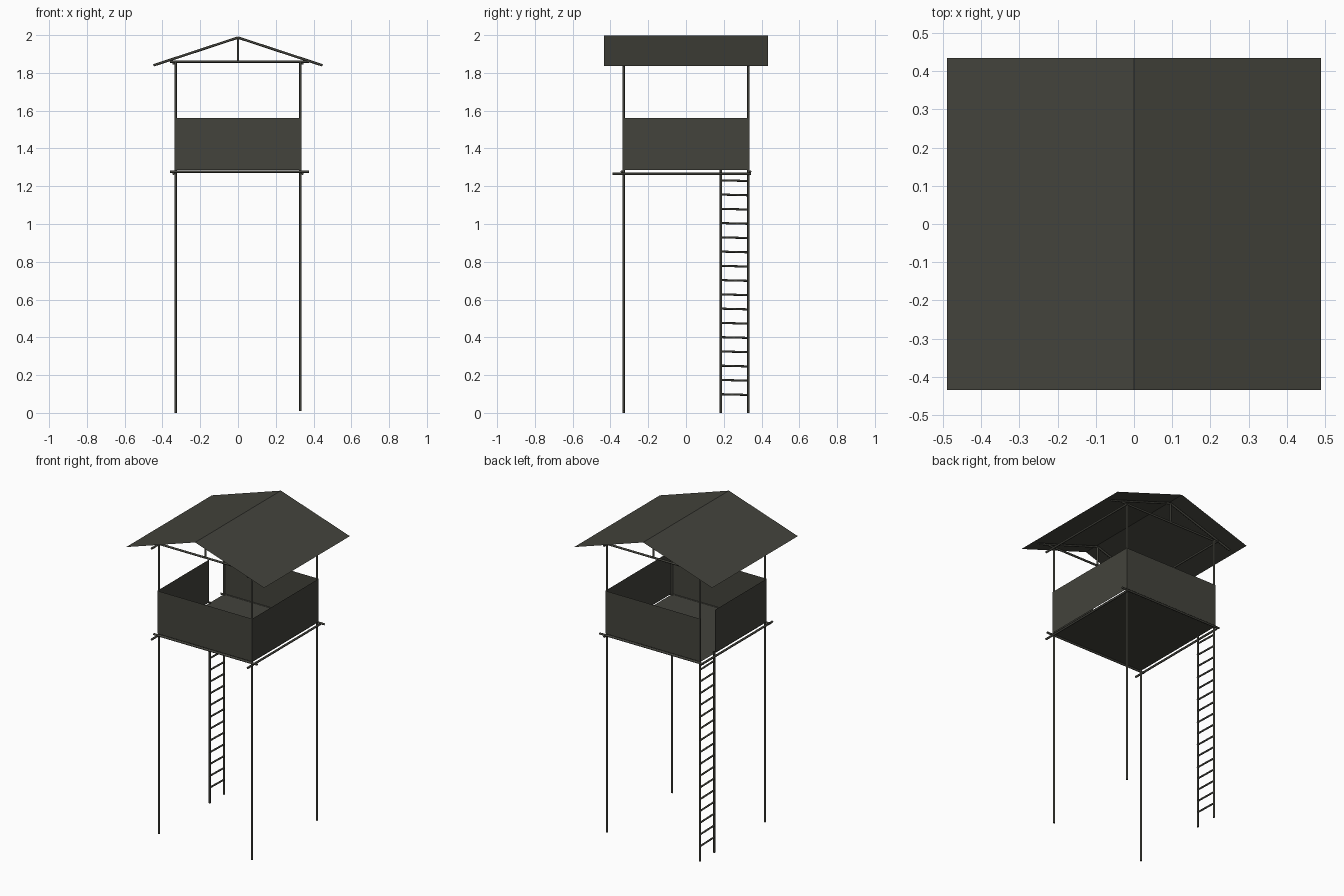
import bpy, bmesh, math
from mathutils import Vector

if "Cube" in bpy.data.objects:
    bpy.data.objects.remove(bpy.data.objects["Cube"])

wood = bpy.data.materials.new("dark weathered wood")
wood.diffuse_color = (0.056, 0.056, 0.045, 1)
wood.use_nodes = True
wood.node_tree.nodes["Principled BSDF"].inputs["Base Color"].default_value = wood.diffuse_color


def pole(name, a, b, r=0.0065, sides=8):
    """Round pole between two points."""
    a, b = Vector(a), Vector(b)
    d = b - a
    bpy.ops.mesh.primitive_cylinder_add(vertices=sides, radius=r, depth=d.length, location=(a + b) / 2)
    ob = bpy.context.object
    ob.name = name
    ob.rotation_euler = d.to_track_quat('Z', 'Y').to_euler()
    ob.data.materials.append(wood)
    bpy.ops.object.shade_smooth_by_angle(angle=math.radians(50))
    return ob


def sheet(name, *quads):
    """Thin boards made of flat quads."""
    bm = bmesh.new()
    for q in quads:
        bm.faces.new([bm.verts.new(p) for p in q])
    me = bpy.data.meshes.new(name)
    bm.to_mesh(me)
    bm.free()
    me.materials.append(wood)
    ob = bpy.data.objects.new(name, me)
    bpy.context.collection.objects.link(ob)
    return ob


P = 0.33          # post offset
W = 0.337         # wall offset
GAP = 0.185       # ladder opening starts here
Z0, Z1 = 1.285, 1.56

# Corner posts
for x in (-P, P):
    for y in (-P, P):
        pole("corner_post", (x, y, 0.0 if x < 0 else 0.01), (x, y, 1.865))

# Floor and its beams
F = 0.335
sheet("floor", [(-F, -F, 1.281), (F, -F, 1.281), (F, F, 1.281), (-F, F, 1.281)])
for s in (-1, 1):
    pole("floor_cross_beam", (-0.36, s * 0.34, 1.277), (0.375, s * 0.34, 1.277))
    pole("floor_side_beam", (s * 0.341, -0.39, 1.266), (s * 0.341, 0.345, 1.266))

# Parapet walls, with an opening for the ladder on the left side
def wall(name, a, b):
    sheet(name, [(*a, Z0), (*b, Z0), (*b, Z1), (*a, Z1)])

wall("front_wall", (-W, -W), (W, -W))
wall("right_wall", (W, -W), (W, W))
wall("back_wall", (W, W), (-W, W))
wall("left_wall", (-W, GAP), (-W, -W))

# Ladder sharing the back left post
pole("ladder_rail", (-P, GAP, 0), (-P, GAP, 1.29))
for i in range(16):
    z = 0.097 + i * 0.0755
    pole("ladder_rung", (-P, GAP - 0.004, z + 0.002), (-P, P + 0.004, z - 0.002), 0.0055)

# Roof trusses
for y in (-P, P):
    pole("tie_beam", (-0.36, y, 1.86), (0.375, y, 1.86))
    pole("king_post", (0, y, 1.86), (0, y, 1.985), 0.006)
    for s in (-1, 1):
        pole("rafter", (0, y, 1.987), (s * 0.447, y, 1.84))

# Wall plates carrying the trusses
for s in (-1, 1):
    pole("wall_plate", (s * 0.341, -0.39, 1.85), (s * 0.341, 0.345, 1.85))

# Roof sheets
E, Y = 0.49, 0.435
sheet("roof",
      [(0, -Y, 1.998), (E, -Y, 1.837), (E, Y, 1.998 - 0.161), (0, Y, 1.998)],
      [(-E, -Y, 1.837), (0, -Y, 1.998), (0, Y, 1.998), (-E, Y, 1.837)])
